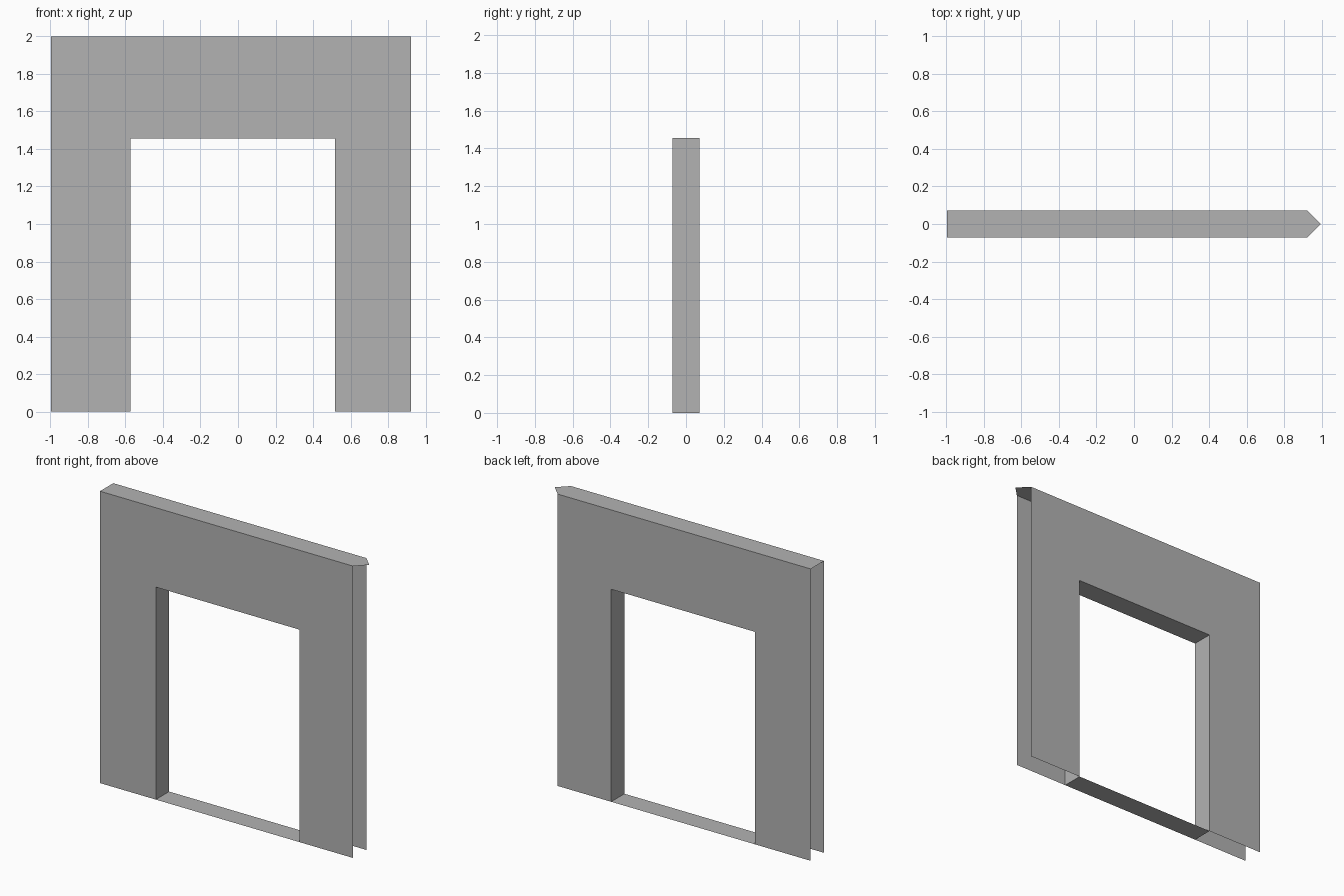
import bpy
import bmesh

cube = bpy.data.objects.get("Cube")
if cube:
    bpy.data.objects.remove(cube, do_unlink=True)

HALF = 0.072                               # half the wall thickness
LEFT, RIGHT, TIP, TOP = -0.996, 0.923, 0.995, 2.0
OPEN_L, OPEN_R, OPEN_TOP = -0.573, 0.517, 1.456

grey = bpy.data.materials.new("plain grey")
grey.use_nodes = True
colour = (0.45, 0.45, 0.45, 1)
grey.diffuse_color = colour
grey.node_tree.nodes["Principled BSDF"].inputs["Base Color"].default_value = colour


def sheet(name, polygons):
    """Thin open surface made from a few flat polygons."""
    bm = bmesh.new()
    for points in polygons:
        bm.faces.new([bm.verts.new(p) for p in points])
    bmesh.ops.remove_doubles(bm, verts=bm.verts, dist=0.0001)
    mesh = bpy.data.meshes.new(name)
    bm.to_mesh(mesh)
    bm.free()
    mesh.materials.append(grey)
    obj = bpy.data.objects.new(name, mesh)
    bpy.context.collection.objects.link(obj)
    return obj


# Front and back wall faces around the doorway
arch = [(LEFT, 0), (OPEN_L, 0), (OPEN_L, OPEN_TOP), (OPEN_R, OPEN_TOP),
        (OPEN_R, 0), (RIGHT, 0), (RIGHT, TOP), (LEFT, TOP)]
sheet("front_wall", [[(x, -HALF, z) for x, z in arch]])
sheet("back_wall", [[(x, HALF, z) for x, z in reversed(arch)]])

# Doorway lining: threshold, two jambs and the head, facing into the opening
opening = [(OPEN_L, 0), (OPEN_R, 0), (OPEN_R, OPEN_TOP), (OPEN_L, OPEN_TOP)]
lining = []
for (x1, z1), (x2, z2) in zip(opening, opening[1:] + opening[:1]):
    lining.append([(x1, -HALF, z1), (x2, -HALF, z2), (x2, HALF, z2), (x1, HALF, z1)])
sheet("doorway_lining", lining)

# Top cap with a pointed end; the wall ends below it stay open
sheet("top_cap", [[(LEFT, -HALF, TOP), (RIGHT, -HALF, TOP), (TIP, 0, TOP),
                   (RIGHT, HALF, TOP), (LEFT, HALF, TOP)]])
